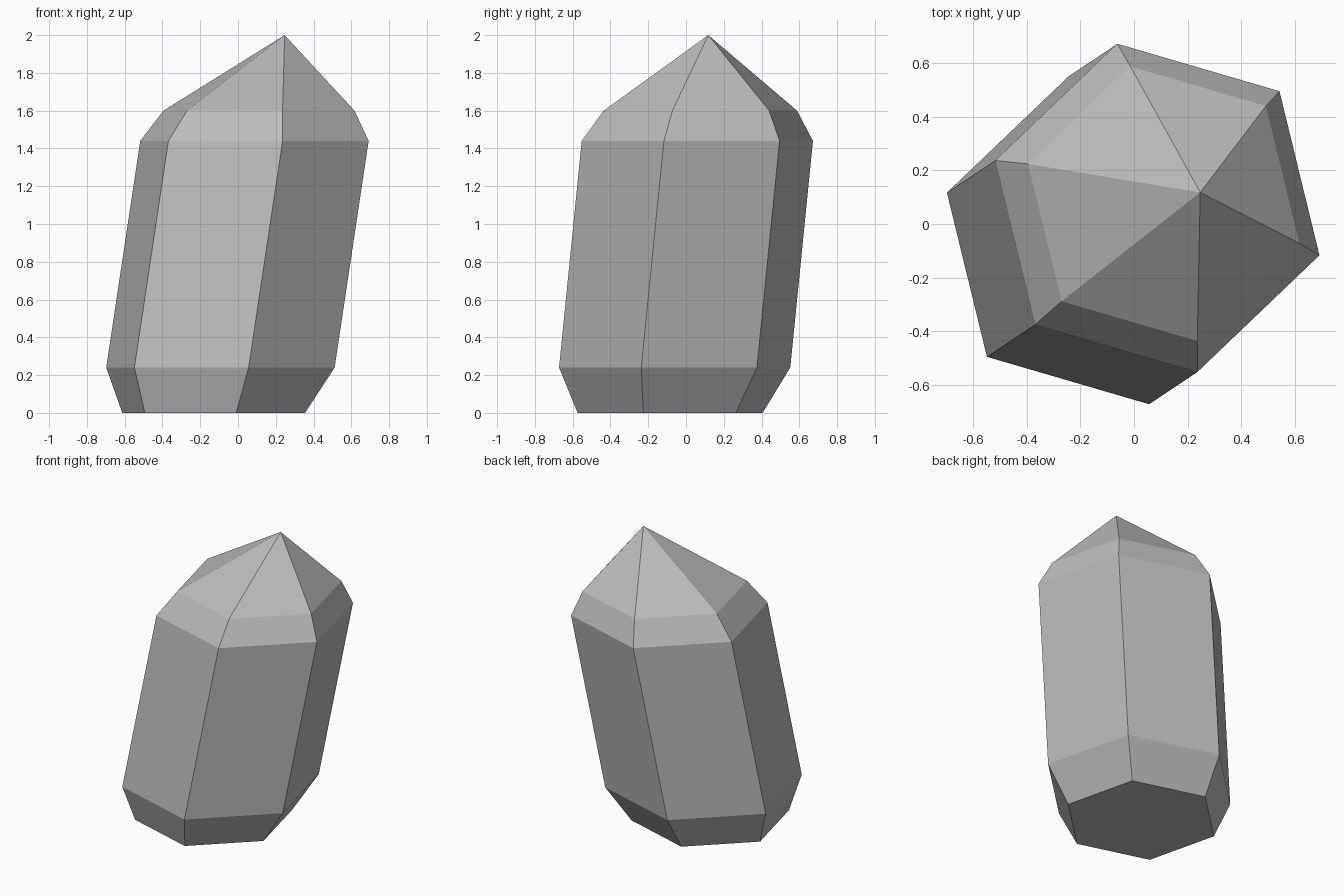
import bpy
import bmesh
from math import cos, sin, radians, tau

default_cube = bpy.data.objects.get("Cube")
if default_cube:
    bpy.data.objects.remove(default_cube, do_unlink=True)

# Stone material
stone = bpy.data.materials.new("pale grey stone")
stone.use_nodes = True
grey = (0.5, 0.5, 0.5, 1)
stone.diffuse_color = grey
stone.node_tree.nodes["Principled BSDF"].inputs["Base Color"].default_value = grey

SIDES = 6
TURN = radians(43.7)
LEAN_X, LEAN_Y = 0.15, 0.10
FOOT_X, FOOT_Y = -0.129, -0.084

# Height and radius of each ring: foot, lower shoulder, upper shoulder, crown
PROFILE = [(0, 0.504), (0.24, 0.63), (1.44, 0.63), (1.6, 0.527)]
APEX = (0.247, 0.118, 2)


def add_ring(bm, z, radius):
    """Add one horizontal hexagon, shifted along the lean of the crystal."""
    cx, cy = FOOT_X + LEAN_X * z, FOOT_Y + LEAN_Y * z
    angles = [TURN + tau * i / SIDES for i in range(SIDES)]
    return [bm.verts.new((cx + radius * cos(a), cy + radius * sin(a), z)) for a in angles]


# Leaning crystal: hexagonal shaft, bevelled foot and pointed tip
bm = bmesh.new()
rings = [add_ring(bm, z, r) for z, r in PROFILE]
bm.faces.new(rings[0][::-1])
for low, high in zip(rings, rings[1:]):
    for i in range(SIDES):
        j = (i + 1) % SIDES
        bm.faces.new((low[i], low[j], high[j], high[i]))
tip = bm.verts.new(APEX)
for i in range(SIDES):
    bm.faces.new((rings[-1][i], rings[-1][(i + 1) % SIDES], tip))
bmesh.ops.recalc_face_normals(bm, faces=bm.faces)

mesh = bpy.data.meshes.new("crystal")
bm.to_mesh(mesh)
bm.free()
mesh.materials.append(stone)
crystal = bpy.data.objects.new("crystal", mesh)
bpy.context.collection.objects.link(crystal)
